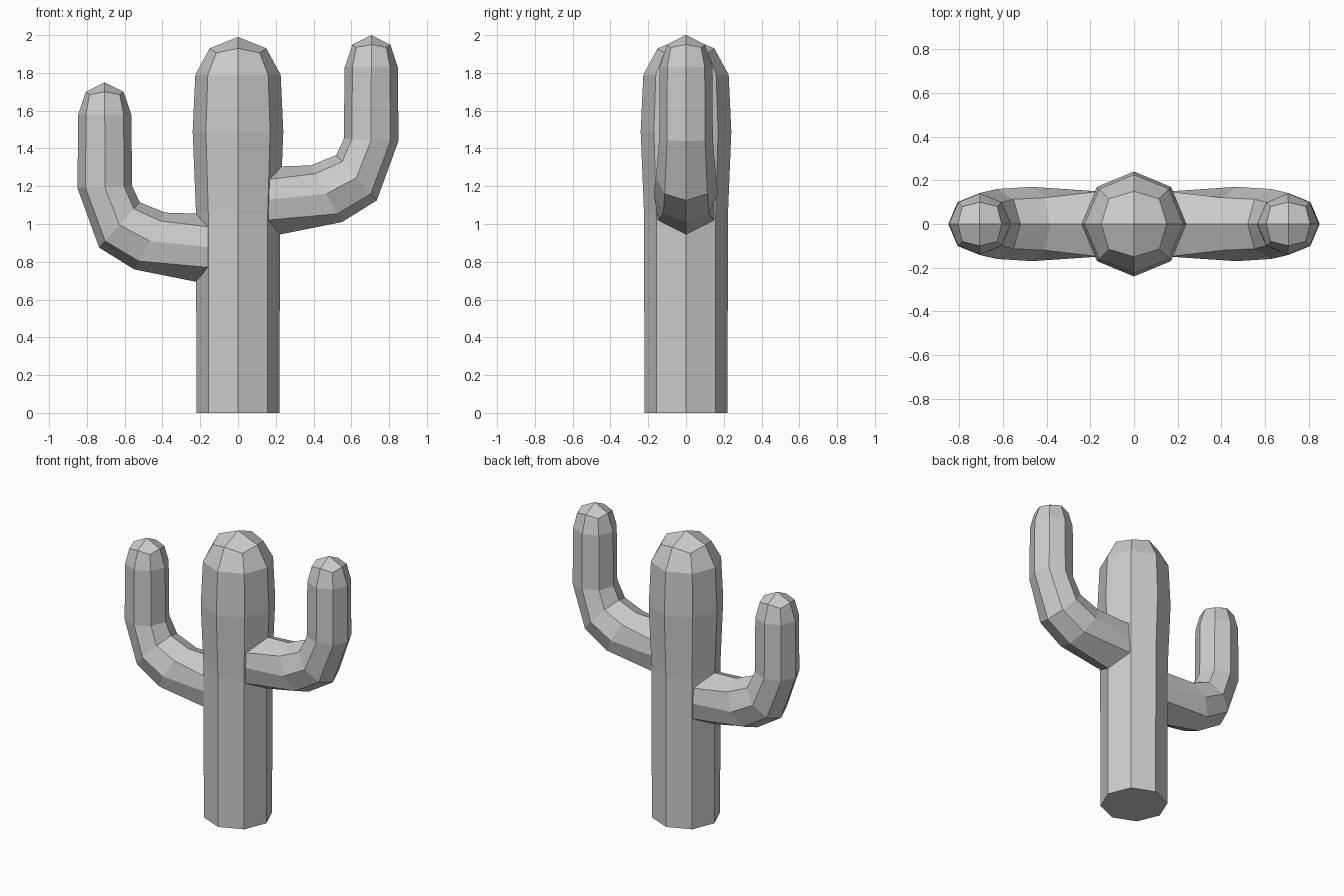
import bpy, bmesh, math
from mathutils import Vector

if "Cube" in bpy.data.objects:
    bpy.data.objects.remove(bpy.data.objects["Cube"])


def ring(inner, outer, half_y):
    """Octagon through two (x, z) points in the y = 0 plane, half_y deep."""
    a, b = Vector((inner[0], 0, inner[1])), Vector((outer[0], 0, outer[1]))
    return [(a + b) / 2 + (b - a) / 2 * math.cos(k * math.pi / 4)
            + Vector((0, half_y * math.sin(k * math.pi / 4), 0)) for k in range(8)]


def cap_ring(x, z, r, diagonal, drop):
    """Slightly domed octagon whose corners sit lower than its axis points."""
    out = []
    for k in range(8):
        a = k * math.pi / 4
        s, d = (diagonal, drop) if k % 2 else (r, 0)
        out.append(Vector((x + s * math.cos(a), s * math.sin(a), z - d)))
    return out


def tube(name, rings, tip, flip=False, dz=0.0):
    """Loft the rings, close the start, and top with a four-quad cap."""
    bm = bmesh.new()
    sx = -1 if flip else 1
    put = lambda p: bm.verts.new((sx * p[0], p[1], p[2] + dz))
    loops = [[put(p) for p in r] for r in rings]
    for lo, hi in zip(loops, loops[1:]):
        for k in range(8):
            n = (k + 1) % 8
            bm.faces.new((lo[k], lo[n], hi[n], hi[k]))
    bm.faces.new(loops[0][::-1])
    top, t = put(tip), loops[-1]
    for k in range(0, 8, 2):
        bm.faces.new((top, t[k], t[k + 1], t[(k + 2) % 8]))
    bmesh.ops.recalc_face_normals(bm, faces=bm.faces)
    me = bpy.data.meshes.new(name)
    bm.to_mesh(me)
    bm.free()
    ob = bpy.data.objects.new(name, me)
    bpy.context.collection.objects.link(ob)
    return ob


# Trunk
trunk_rings = [ring((-r, z), (r, z), r) for r, z in
               ((.22, 0), (.222, 1.05), (.24, 1.49), (.226, 1.79))]
trunk_rings.append(cap_ring(0, 1.93, .15, .163, .025))
trunk = tube("cactus_trunk", trunk_rings, (0, 0, 1.99))

# Arm: root wraps around the trunk corner, then bends upward
root = []
for k in range(8):
    c, s = math.cos(k * math.pi / 4), math.sin(k * math.pi / 4)
    if k % 4 == 0:
        root.append(Vector((.225, 0, 1.125 - .18 * c)))
    else:
        root.append(Vector((.157, math.copysign(.149, s), 1.128 - .152 * c)))
buried = [Vector((.06, p.y * .8, p.z)) for p in root]
arm_rings = [buried, root,
             ring((.385, 1.31), (.55, 1.01), .17),
             ring((.52, 1.365), (.735, 1.125), .16),
             ring((.56, 1.45), (.85, 1.44), .142),
             ring((.565, 1.83), (.846, 1.83), .14),
             cap_ring(.706, 1.95, .10, .113, .015)]

# Both arms are joined to the trunk; the left one sits lower
for name, flip, dz in (("arm_right", False, 0), ("arm_left", True, -.25)):
    arm = tube(name, arm_rings, (.706, 0, 2.0), flip, dz)
    arm.hide_render = True
    mod = trunk.modifiers.new(name, 'BOOLEAN')
    mod.operation = 'UNION'
    mod.solver = 'EXACT'
    mod.object = arm
    bpy.context.view_layer.objects.active = trunk
    bpy.ops.object.modifier_apply(modifier=name)
    bpy.data.objects.remove(arm)
trunk.name = "cactus"
